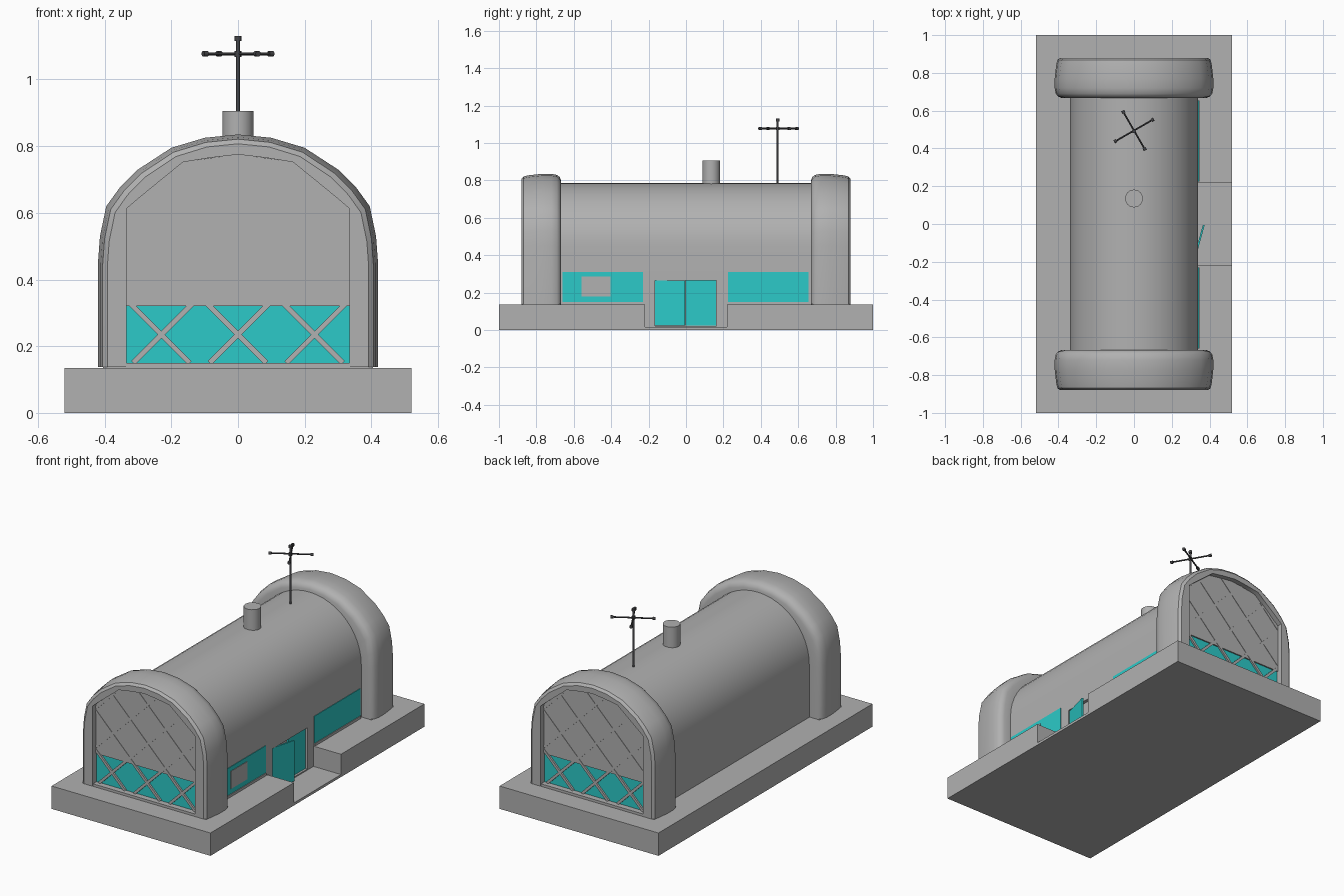
import bpy, bmesh, math
from mathutils import Vector

if "Cube" in bpy.data.objects:
    bpy.data.objects.remove(bpy.data.objects["Cube"])


def material(name, rgb):
    m = bpy.data.materials.new(name)
    m.diffuse_color = (*rgb, 1)
    m.use_nodes = True
    m.node_tree.nodes["Principled BSDF"].inputs["Base Color"].default_value = m.diffuse_color
    return m


GREY = material("concrete grey", (0.44, 0.44, 0.44))
TEAL = material("teal glass", (0.025, 0.59, 0.58))
DARK = material("dark metal", (0.06, 0.06, 0.065))


def finish(name, bm, mat, smooth=None):
    bmesh.ops.recalc_face_normals(bm, faces=bm.faces)
    me = bpy.data.meshes.new(name)
    bm.to_mesh(me)
    bm.free()
    ob = bpy.data.objects.new(name, me)
    bpy.context.collection.objects.link(ob)
    me.materials.append(mat)
    if smooth:
        bpy.ops.object.select_all(action='DESELECT')
        ob.select_set(True)
        bpy.context.view_layer.objects.active = ob
        bpy.ops.object.shade_smooth_by_angle(angle=math.radians(smooth))
    return ob


def loft(name, rings, mat, caps=True, closed=True, smooth=None):
    """Skin a list of equally long point rings."""
    bm = bmesh.new()
    vs = [[bm.verts.new(p) for p in r] for r in rings]
    n = len(rings[0])
    for a, b in zip(vs, vs[1:]):
        for i in range(n if closed else n - 1):
            j = (i + 1) % n
            bm.faces.new((a[i], a[j], b[j], b[i]))
    if caps:
        bm.faces.new(vs[0])
        bm.faces.new(vs[-1])
    return finish(name, bm, mat, smooth)


def prism_y(name, pts, y0, y1, mat, smooth=None):
    return loft(name, [[(x, y, z) for x, z in pts] for y in (y0, y1)], mat, smooth=smooth)


def prism_z(name, pts, z0, z1, mat):
    return loft(name, [[(x, y, z) for x, y in pts] for z in (z0, z1)], mat)


def box(name, x0, x1, y0, y1, z0, z1, mat):
    return prism_z(name, [(x0, y0), (x1, y0), (x1, y1), (x0, y1)], z0, z1, mat)


def rod(name, a, b, r, mat, sides=10, smooth=40):
    a, b = Vector(a), Vector(b)
    q = (b - a).to_track_quat('Z', 'Y')
    circle = [q @ Vector((r * math.cos(t), r * math.sin(t), 0))
              for t in (2 * math.pi * i / sides for i in range(sides))]
    return loft(name, [[p + c for c in circle] for p in (a, b)], mat, smooth=smooth)


def mirrored(half):
    """Right half from floor to crown becomes a full arch."""
    return half + [(-x, z) for x, z in reversed(half[:-1])]


# Base: thin slab with a raised plinth notched at the entrance
box("base_slab", -0.52, 0.52, -1, 1, 0, 0.015, GREY)
prism_z("plinth", [(-0.52, -1), (0.52, -1), (0.52, -0.22), (0.32, -0.22), (0.32, 0.22),
                   (0.52, 0.22), (0.52, 1), (-0.52, 1)], 0.015, 0.135, GREY)

# Vaulted hall with a door recess cut in the right wall
vault = [(0.34, 0.012)] + [(0.34 * math.cos(t), 0.445 + 0.34 * math.sin(t))
                           for t in (math.pi * i / 24 for i in range(25))] + [(-0.34, 0.012)]
hall = prism_y("vaulted_hall", vault, -0.83, 0.83, GREY, smooth=30)
cutter = box("door_cutter", 0.322, 0.40, -0.165, 0.162, 0.022, 0.265, GREY)
cutter.hide_render = True
cutter.hide_viewport = True
cut = hall.modifiers.new("door_recess", 'BOOLEAN')
cut.operation = 'DIFFERENCE'
cut.object = cutter

# Thick rounded arches around both ends
outer = mirrored([(0.42, 0.137), (0.42, 0.45), (0.414, 0.53), (0.395, 0.62), (0.355, 0.675),
                  (0.30, 0.73), (0.20, 0.795), (0.10, 0.825), (0, 0.835)])
inner = mirrored([(0.335, 0.137), (0.335, 0.45), (0.335, 0.53), (0.335, 0.612), (0.295, 0.646),
                  (0.25, 0.683), (0.165, 0.752), (0.085, 0.765), (0, 0.775)])
section = [(0.667, 0.09), (0.667, 0.036), (0.675, 0.018), (0.69, 0.006), (0.72, 0),
           (0.77, 0), (0.84, 0.008), (0.868, 0.014), (0.88, 0.028)]
opening = [(0.335, 0.15), (0.335, 0.612), (0.165, 0.752), (0, 0.775),
           (-0.165, 0.752), (-0.335, 0.612), (-0.335, 0.15)]


def inset(d, y):
    return [(x * (1 - d / 0.42), y, 0.137 + (z - 0.137) * (1 - d / 0.70)) for x, z in outer]


def clip(p, d):
    """Part of the line p + t*d inside the convex opening."""
    lo, hi = -9, 9
    for (ax, az), (bx, bz) in zip(opening, opening[1:] + opening[:1]):
        nx, nz = az - bz, bx - ax
        den = nx * d[0] + nz * d[1]
        num = nx * (ax - p[0]) + nz * (az - p[1])
        if abs(den) < 1e-9:
            continue
        if den > 0:
            lo = max(lo, num / den)
        else:
            hi = min(hi, num / den)
    return lo, hi


for s, end in ((-1, "front"), (1, "back")):
    rings = [inset(d, s * y) for y, d in section]
    rings += [[(x, s * y, z) for x, z in inner] for y in (0.88, 0.83)]
    loft(end + "_arch", rings, GREY, caps=False, closed=False, smooth=35)
    # Flat feet closing the arch underneath
    for m in (-1, 1):
        box(end + "_arch_foot", m * 0.333, m * 0.405, s * 0.67, s * 0.875, 0.13, 0.138, GREY)
    # Recessed end wall, window band and sill
    prism_y(end + "_end_wall", [(0.336, 0.32), (0.336, 0.613), (0.165, 0.753), (0, 0.776),
                                (-0.165, 0.753), (-0.336, 0.613), (-0.336, 0.32)],
            s * 0.82, s * 0.85, GREY)
    box(end + "_window", -0.336, 0.336, s * 0.82, s * 0.842, 0.14, 0.32, TEAL)
    box(end + "_sill", -0.336, 0.336, s * 0.82, s * 0.876, 0.132, 0.15, GREY)
    # Diagonal lattice bars
    for k in range(-1, 4):
        for slope in (-1, 1):
            p, d = (0, 0.235 + 0.23 * k), (1, slope)
            lo, hi = clip(p, d)
            if hi - lo < 0.01:
                continue
            w = 0.0055
            ends = [(lo, -w), (hi, -w), (hi, w), (lo, w)]
            pts = [(t - slope * o, p[1] + slope * t + o) for t, o in ends]
            prism_y(end + "_lattice_bar", pts, s * 0.838, s * 0.8525, GREY)

# Side windows with a grey notice panel
for y0, y1 in ((-0.66, -0.23), (0.225, 0.655)):
    box("side_window", 0.336, 0.343, y0, y1, 0.15, 0.31, TEAL)
    box("side_window_sill", 0.336, 0.347, y0, y1, 0.133, 0.15, GREY)
box("window_panel", 0.338, 0.346, -0.56, -0.405, 0.18, 0.285, GREY)

# Double doors, the left leaf standing ajar
box("closed_door", 0.318, 0.33, 0.0, 0.16, 0.024, 0.264, TEAL)
prism_z("open_door", [(0.321, -0.164), (0.330, -0.166), (0.374, -0.006), (0.365, -0.004)],
        0.024, 0.264, TEAL)

# Chimney
rod("chimney", (0, 0.135, 0.76), (0, 0.135, 0.905), 0.047, GREY, sides=24)

# Antenna mast with crossed arms and end knobs
rod("antenna_mast", (0, 0.49, 0.77), (0, 0.49, 1.125), 0.006, DARK)
rod("mast_knob", (0, 0.49, 1.115), (0, 0.49, 1.13), 0.010, DARK)
rod("mast_hub", (0, 0.49, 1.068), (0, 0.49, 1.086), 0.010, DARK)
for i in range(4):
    a = math.radians(30 + 90 * i)
    u = Vector((math.cos(a), math.sin(a), 0))
    c = Vector((0, 0.495, 1.077))
    rod("antenna_arm", c, c + u * 0.115, 0.0045, DARK, sides=8)
    rod("arm_knob", c + u * 0.106, c + u * 0.121, 0.009, DARK)
